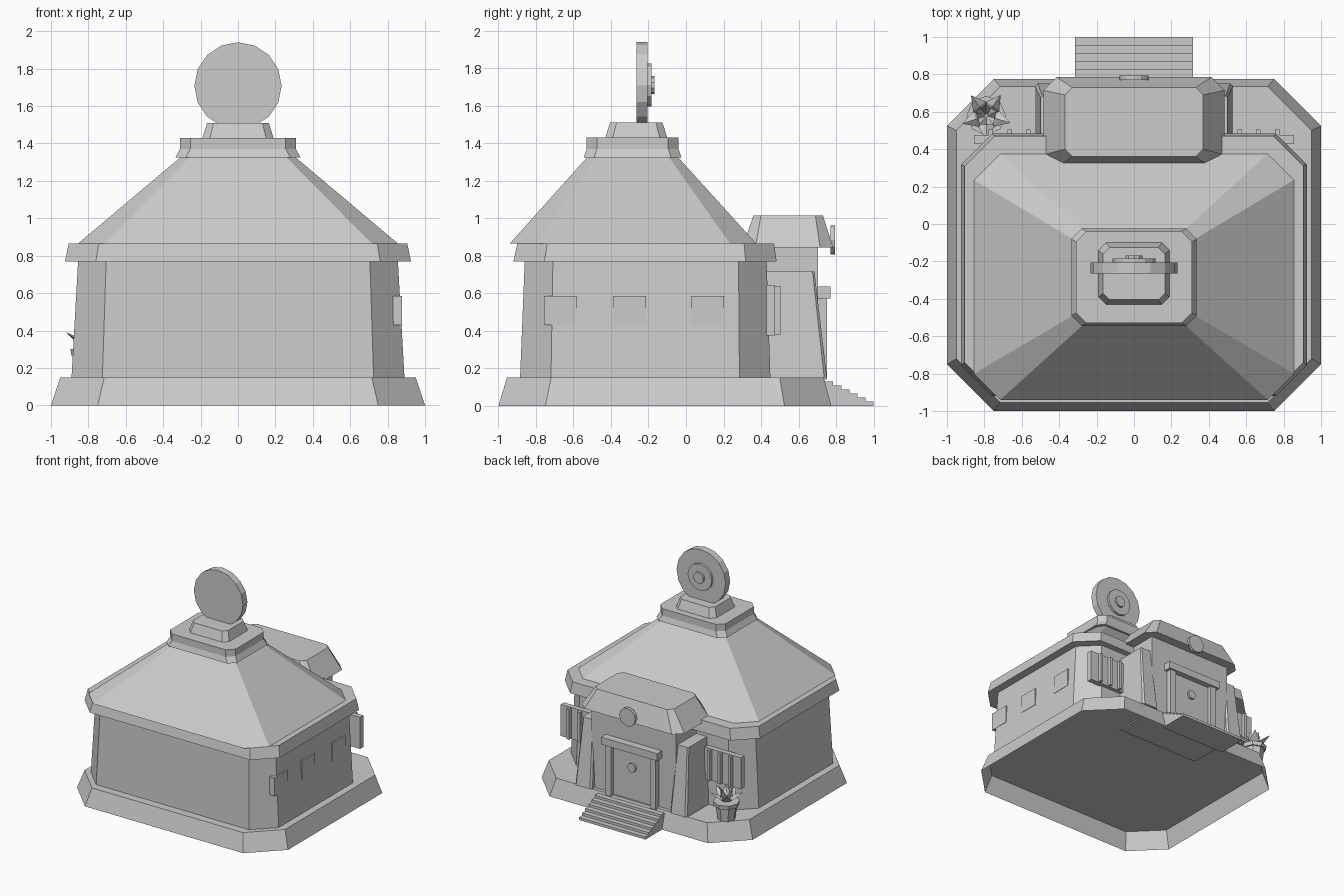
import bpy
import bmesh
from math import sin, cos, tau
from mathutils import Vector, Matrix

cube = bpy.data.objects.get("Cube")
if cube:
    bpy.data.objects.remove(cube, do_unlink=True)

stone = bpy.data.materials.new("mid_grey")
stone.use_nodes = True
stone.diffuse_color = (0.6, 0.6, 0.6, 1)
stone.node_tree.nodes["Principled BSDF"].inputs["Base Color"].default_value = (0.6, 0.6, 0.6, 1)


def finish(name, bm):
    bmesh.ops.recalc_face_normals(bm, faces=bm.faces)
    mesh = bpy.data.meshes.new(name)
    bm.to_mesh(mesh)
    bm.free()
    mesh.materials.append(stone)
    obj = bpy.data.objects.new(name, mesh)
    bpy.context.collection.objects.link(obj)
    return obj


def loft(name, rings, bottom=True):
    """Stack rectangles (z, x0, x1, y0, y1, corner cut) into a solid."""
    bm = bmesh.new()
    loops = []
    for z, x0, x1, y0, y1, c in rings:
        if c:
            pts = [(x0 + c, y0), (x1 - c, y0), (x1, y0 + c), (x1, y1 - c),
                   (x1 - c, y1), (x0 + c, y1), (x0, y1 - c), (x0, y0 + c)]
        else:
            pts = [(x0, y0), (x1, y0), (x1, y1), (x0, y1)]
        loops.append([bm.verts.new((x, y, z)) for x, y in pts])
    n = len(loops[0])
    for low, high in zip(loops, loops[1:]):
        for i in range(n):
            j = (i + 1) % n
            bm.faces.new((low[i], low[j], high[j], high[i]))
    if bottom:
        bm.faces.new(loops[0][::-1])
    bm.faces.new(loops[-1])
    return finish(name, bm)


def box(name, x0, x1, y0, y1, z0, z1):
    return loft(name, [(z0, x0, x1, y0, y1, 0), (z1, x0, x1, y0, y1, 0)])


def disc(name, z, radius, y0, y1, sides):
    bm = bmesh.new()
    bmesh.ops.create_cone(bm, cap_ends=True, segments=sides, radius1=radius,
                          radius2=radius, depth=y1 - y0)
    turn = Matrix.Rotation(tau / 4, 4, "X")
    bmesh.ops.transform(bm, verts=bm.verts,
                        matrix=Matrix.Translation((0, (y0 + y1) / 2, z)) @ turn)
    return finish(name, bm)


# Main building, hollow underneath the foundation
loft("foundation", [(0, -1, 1, -1, 0.775, 0.25),
                    (0.15, -0.95, 0.95, -0.955, 0.735, 0.235)], bottom=False)
loft("walls", [(0.15, -0.89, 0.89, -0.885, 0.45, 0.165),
               (0.77, -0.855, 0.855, -0.86, 0.43, 0.15)])
loft("eave", [(0.77, -0.925, 0.925, -0.92, 0.483, 0.165),
              (0.865, -0.905, 0.905, -0.9, 0.47, 0.16)])
loft("roof", [(0.865, -0.855, 0.855, -0.94, 0.375, 0.14),
              (1.345, -0.285, 0.285, -0.51, -0.06, 0.045)])

# Roof crown and emblem
loft("roof_collar", [(1.325, -0.335, 0.335, -0.545, -0.025, 0.055),
                     (1.37, -0.31, 0.31, -0.53, -0.04, 0.055),
                     (1.43, -0.31, 0.31, -0.53, -0.04, 0.055)])
loft("roof_plinth", [(1.43, -0.19, 0.19, -0.43, -0.1, 0.04),
                     (1.51, -0.165, 0.165, -0.405, -0.125, 0.035)])
disc("emblem_disc", 1.708, 0.233, -0.265, -0.205, 16)
disc("emblem_ring", 1.71, 0.115, -0.21, -0.185, 12)
disc("emblem_hub", 1.71, 0.048, -0.19, -0.168, 10)

# Entrance porch
box("porch", -0.4, 0.4, 0.3, 0.705, 0.14, 0.85)
loft("porch_roof", [(0.845, -0.485, 0.485, 0.3, 0.785, 0.07),
                    (1.015, -0.37, 0.37, 0.36, 0.73, 0.04)])
disc("porch_medallion", 0.885, 0.077, 0.77, 0.795, 12)
box("door", -0.2, 0.2, 0.69, 0.72, 0.14, 0.58)
disc("door_knob", 0.43, 0.038, 0.71, 0.74, 10)
box("door_lintel", -0.265, 0.265, 0.69, 0.77, 0.572, 0.635)

# Parts on both sides of the entrance
for side, s in (("left", 1), ("right", -1)):
    def span(a, b):
        return (a, b) if s > 0 else (-b, -a)

    box("door_post_" + side, *span(0.185, 0.24), 0.69, 0.753, 0.14, 0.575)
    loft("buttress_" + side, [(0.15, *span(0.37, 0.53), 0.43, 0.752, 0.015),
                              (0.715, *span(0.395, 0.5), 0.41, 0.685, 0.01)])
    box("window_panel_" + side, *span(0.51, 0.855), 0.43, 0.475, 0.375, 0.645)
    for i in range(3):
        x = 0.565 + 0.1 * i
        box(f"window_bar_{side}_{i + 1}", *span(x - 0.012, x + 0.012), 0.47, 0.505, 0.38, 0.64)

# Solid stairs
for i in range(6):
    y = 0.742 + 0.043 * i
    box(f"step_{i + 1}", -0.315, 0.315, y, y + 0.043, 0, 0.13 - 0.0215 * i)

# Plaques on the left wall
for i, y in enumerate((-0.67, -0.3, 0.115)):
    box(f"wall_plaque_{i + 1}", 0.83, 0.877, y - 0.088, y + 0.088, 0.43, 0.585)

# Potted plant
centre = Vector((-0.79, 0.58, 0))
bm = bmesh.new()
for z, height, low, high in ((0.15, 0.12, 0.07, 0.088), (0.265, 0.035, 0.1, 0.105)):
    bmesh.ops.create_cone(bm, cap_ends=True, segments=8, radius1=low, radius2=high,
                          depth=height,
                          matrix=Matrix.Translation(centre + Vector((0, 0, z + height / 2))))
finish("plant_pot", bm)

bm = bmesh.new()
up = Vector((0, 0, 1))
for count, reach, top, start in ((5, 0.135, 0.39, 0.96), (5, 0.06, 0.42, 1.6)):
    for i in range(count):
        a = start + tau * i / count
        out, across = Vector((cos(a), sin(a), 0)), Vector((-sin(a), cos(a), 0))
        root = bm.verts.new(centre + up * 0.28)
        tip = bm.verts.new(centre + out * reach + up * top)
        middle = centre + out * reach * 0.45
        left = bm.verts.new(middle + across * 0.042 + up * 0.33)
        right = bm.verts.new(middle - across * 0.042 + up * 0.33)
        ridge = bm.verts.new(middle + up * 0.36)
        for p, q in ((left, right), (right, ridge), (ridge, left)):
            bm.faces.new((root, p, q))
            bm.faces.new((tip, q, p))
finish("plant_leaves", bm)
